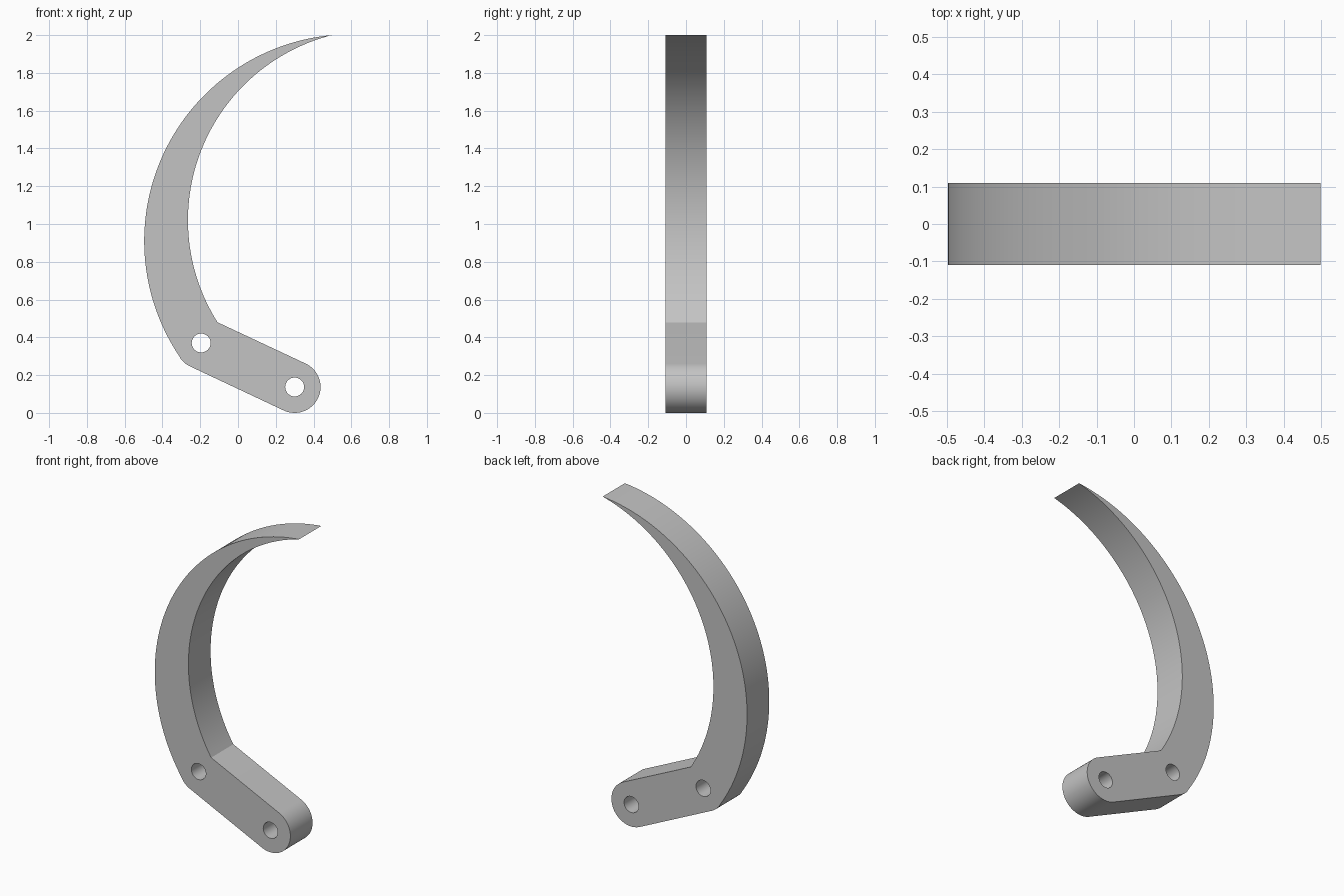
import bpy, bmesh
from math import sin, cos, radians, atan2, degrees, pi

cube = bpy.data.objects.get("Cube")
if cube:
    bpy.data.objects.remove(cube, do_unlink=True)

HALF_DEPTH = 0.109
TIP = (0.497, 2.0)
PIVOT, HEEL = (0.3, 0.137), (-0.195, 0.37)   # hole centres
BOSS_R, HOLE_R = 0.137, 0.05
OUTER_C, OUTER_R = (0.598, 0.91), 1.0946
INNER_C, INNER_R = (0.746, 1.02), 1.011


def arc(centre, radius, start, end, steps):
    """Points on a circle from start to end, in degrees."""
    angles = [radians(start + (end - start) * i / steps) for i in range(steps + 1)]
    return [(centre[0] + radius * cos(a), centre[1] + radius * sin(a)) for a in angles]


def angle_to(centre, point):
    return degrees(atan2(point[1] - centre[1], point[0] - centre[0])) % 360


# Outline: outer blade edge, rounded heel, rounded arm end, inner blade edge
arm_normal = angle_to(HEEL, PIVOT) + 90 - 360
heel_tangent = angle_to(OUTER_C, HEEL)
outer = arc(OUTER_C, OUTER_R, angle_to(OUTER_C, TIP), heel_tangent, 64)
heel = arc(HEEL, BOSS_R, heel_tangent, arm_normal + 180, 8)
boss = arc(PIVOT, BOSS_R, arm_normal - 180, arm_normal, 32)
inner = arc(INNER_C, INNER_R, 212.3, angle_to(INNER_C, TIP), 64)
outline = [TIP] + outer[1:] + heel[1:] + boss + inner[:-1]
holes = [arc(c, HOLE_R, 0, 360, 32)[:-1] for c in (PIVOT, HEEL)]

# Filled profile with two holes, extruded to the full depth
profile = bpy.data.curves.new("hook_profile", 'CURVE')
profile.dimensions = '2D'
profile.fill_mode = 'BOTH'
profile.extrude = HALF_DEPTH
for loop in [outline] + holes:
    spline = profile.splines.new('POLY')
    spline.points.add(len(loop) - 1)
    for p, (x, z) in zip(spline.points, loop):
        p.co = (x, z, 0, 1)
    spline.use_cyclic_u = True

hook = bpy.data.objects.new("curved_hook", profile)
bpy.context.collection.objects.link(hook)
hook.rotation_euler.x = pi / 2
bpy.ops.object.select_all(action='DESELECT')
hook.select_set(True)
bpy.context.view_layer.objects.active = hook
bpy.ops.object.convert(target='MESH')
bpy.ops.object.transform_apply(location=False, rotation=True, scale=False)
hook = bpy.context.object

# Join caps to walls and shade the curved walls smooth
bm = bmesh.new()
bm.from_mesh(hook.data)
bmesh.ops.remove_doubles(bm, verts=bm.verts, dist=0.0005)
bmesh.ops.recalc_face_normals(bm, faces=bm.faces)
bm.to_mesh(hook.data)
bm.free()
bpy.ops.object.shade_smooth_by_angle(angle=radians(30))

# Plain grey
grey = bpy.data.materials.new("plain_grey")
grey.use_nodes = True
colour = (0.55, 0.55, 0.55, 1)
grey.diffuse_color = colour
grey.node_tree.nodes["Principled BSDF"].inputs["Base Color"].default_value = colour
hook.data.materials.clear()
hook.data.materials.append(grey)
